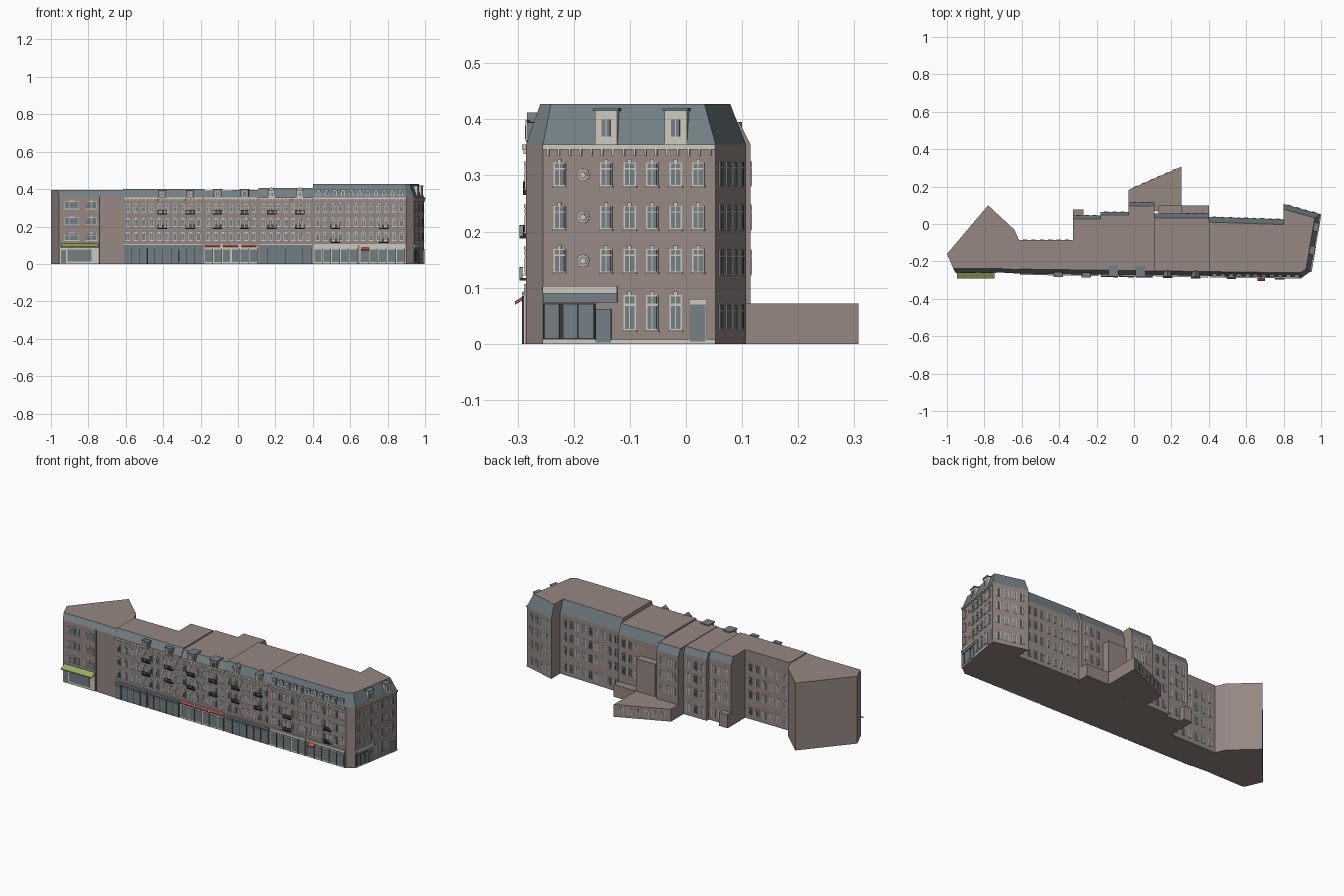
import bpy, bmesh, math
from mathutils import Vector, geometry

if "Cube" in bpy.data.objects:
    bpy.data.objects.remove(bpy.data.objects["Cube"])

COLOURS = {
    "brick": (0.30, 0.245, 0.225), "slate": (0.17, 0.21, 0.23), "cream": (0.60, 0.58, 0.51),
    "dark_metal": (0.035, 0.04, 0.045), "red": (0.45, 0.09, 0.07), "green": (0.33, 0.40, 0.13),
}
NAMES = list(COLOURS)
mats = []
for name, rgb in COLOURS.items():
    m = bpy.data.materials.new(name)
    m.use_nodes = True
    m.diffuse_color = (*rgb, 1)
    shader = m.node_tree.nodes["Principled BSDF"]
    shader.inputs["Base Color"].default_value = (*rgb, 1)
    shader.inputs["Roughness"].default_value = 0.9
    mats.append(m)

parts = {}


def loft(part, rings, side_mats, cap="brick"):
    """Skin closed rings into a solid; side_mats gives a colour per edge for each layer."""
    bm = parts.setdefault(part, bmesh.new()) if part not in parts else parts[part]
    vs = [[bm.verts.new(p) for p in ring] for ring in rings]
    n = len(rings[0])
    for k in range(len(rings) - 1):
        for i in range(n):
            j = (i + 1) % n
            f = bm.faces.new((vs[k][i], vs[k][j], vs[k + 1][j], vs[k + 1][i]))
            f.material_index = NAMES.index(side_mats[k][i])
    for f in (bm.faces.new(vs[0][::-1]), bm.faces.new(vs[-1])):
        f.material_index = NAMES.index(cap)


class Wall:
    """Vertical facade from p to q; outward is on the right of the direction."""
    def __init__(self, p, q):
        self.p = Vector((*p, 0))
        d = Vector((*q, 0)) - self.p
        self.length = d.length
        self.d = d.normalized()
        self.n = Vector((self.d.y, -self.d.x, 0))

    def at(self, u, z, out):
        return self.p + self.d * u + self.n * out + Vector((0, 0, z))

    def box(self, part, mat, u, z, w, h, out, inner=-0.004):
        """Box centred on u with its foot at z."""
        rings = [[self.at(u + a * w / 2, z + b * h, o) for a, b in ((-1, 0), (1, 0), (1, 1), (-1, 1))]
                 for o in (inner, out)]
        loft(part, rings, [[mat] * 4], mat)

    def disc(self, part, mat, u, z, r, out):
        ts = [i * math.tau / 16 for i in range(16)]
        rings = [[self.at(u + r * math.cos(t), z + r * math.sin(t), o) for t in ts] for o in (-0.002, out)]
        loft(part, rings, [[mat] * 16], mat)

    def awning(self, part, mat, u, z, w, drop, out):
        section = ((0, z), (out, z - drop), (out, z - drop - 0.006), (0, z - 0.006))
        rings = [[self.at(u + s * w / 2, b, o) for o, b in section] for s in (-1, 1)]
        loft(part, rings, [[mat] * 4], mat)

    def window(self, part, u, z, w=0.022, h=0.042, panes=2, keystone=True, arch=False):
        self.box(part, "cream", u, z, w, h, 0.002)
        if arch:
            self.disc(part, "cream", u, z + h, w / 2, 0.002)
            self.disc(part, "slate", u, z + h, w / 2 - 0.003, 0.003)
        step = (w - 0.003) / panes
        for i in range(panes):
            c = u + (i - (panes - 1) / 2) * step
            self.box(part, "slate", c, z + 0.002, step - 0.002, h * 0.66, 0.003)
            self.box(part, "slate", c, z + h * 0.76, step - 0.002, h * 0.2, 0.003)
        if keystone:
            self.box(part, "cream", u, z + h, w * 0.3, 0.006, 0.004)
            self.box(part, "cream", u, z - 0.003, w * 1.15, 0.003, 0.005)

    def grid(self, part, u0, u1, n, rows, **kw):
        for i in range(n):
            for z in rows:
                self.window(part, u0 + (i + 0.5) * (u1 - u0) / n, z, **kw)

    def dormer(self, part, u, z, w, h, mat, back=-0.04, out=0.0):
        self.box(part, mat, u, z, w, h, out, back)
        self.box(part, "slate", u, z + h, w * 1.15, 0.005, out + 0.004, back)
        self.box(part, "cream", u, z + h * 0.2, w * 0.5, h * 0.6, out + 0.002)
        for s in (-1, 1):
            self.box(part, "slate", u + s * w * 0.11, z + h * 0.24, w * 0.17, h * 0.5, out + 0.003)

    def balcony(self, part, u, z, w):
        self.box(part, "dark_metal", u, z, w, 0.004, 0.013)
        self.box(part, "dark_metal", u, z + 0.022, w, 0.002, 0.013, 0.011)
        for i in range(9):
            self.box(part, "dark_metal", u + (i / 8 - 0.5) * (w - 0.002), z, 0.0015, 0.023, 0.013, 0.0115)


def block(part, pts, eave, top, insets=None):
    """Brick storeys under a flat roof, with slate slopes on the edges that are inset."""
    n = len(pts)
    insets = insets or [0] * n
    lines = []
    for i in range(n):
        w = Wall(pts[i], pts[(i + 1) % n])
        lines.append((w.at(0, 0, -insets[i]), w.at(w.length, 0, -insets[i])))
    tops = [geometry.intersect_line_line(*lines[i - 1], *lines[i])[0] for i in range(n)]
    rings = [[(x, y, z) for x, y in pts] for z in (0, eave)] + [[(v.x, v.y, top) for v in tops]]
    loft(part, rings, [["brick"] * n, ["slate" if d else "brick" for d in insets]])


def front_y(x):
    return -0.265 - 0.02 * (x + 0.615) / 1.515


# Main row of houses: x range, back depth at each end, eave, top, back inset
ROW = [("west_house", -0.615, -0.325, -0.085, -0.085, 0.36, 0.40, 0),
       ("west_middle_house", -0.325, -0.18, 0.045, 0.045, 0.36, 0.40, 0.018),
       ("middle_house", -0.18, -0.03, 0.065, 0.065, 0.355, 0.392, 0.018),
       ("deep_house", -0.03, 0.11, 0.115, 0.115, 0.355, 0.395, 0.02),
       ("east_middle_house", 0.11, 0.40, 0.055, 0.055, 0.35, 0.405, 0.022),
       ("east_house", 0.40, 0.80, 0.038, 0.025, 0.355, 0.427, 0.028)]
for name, a, b, ya, yb, eave, top, inset in ROW:
    block(name, [(a, front_y(a)), (b, front_y(b)), (b, yb), (a, ya)], eave, top, [0.024, 0, inset, 0])
block("corner_house", [(0.80, front_y(0.80)), (0.90, -0.285), (0.942, -0.255), (0.995, 0.053), (0.80, 0.107)],
      0.355, 0.427, [0.025, 0.025, 0.025, 0.027, 0])
block("end_house", [(-1, -0.16), (-0.957, -0.258), (-0.74, -0.258), (-0.615, -0.265), (-0.615, -0.085),
                    (-0.64, -0.03), (-0.78, 0.10)], 0.362, 0.395, [0, 0.02, 0.021, 0, 0, 0, 0])

# Rear annexes and stair tower
block("rear_annex", [(-0.03, 0.10), (0.255, 0.04), (0.255, 0.307), (-0.03, 0.182)], 0.06, 0.072)
block("small_rear_annex", [(0.255, 0.04), (0.40, 0.04), (0.40, 0.10), (0.255, 0.10)], 0.06, 0.072)
block("west_annex", [(-0.325, 0.03), (-0.27, 0.03), (-0.27, 0.078), (-0.325, 0.078)], 0.06, 0.08)
block("stair_tower", [(0.13, 0.04), (0.255, 0.04), (0.255, 0.10), (0.13, 0.10)], 0.25, 0.262)

# Main front facade; u = x + 0.615
front = Wall((-0.615, front_y(-0.615)), (0.90, -0.285))
X0 = 0.615
FLOORS = (0.125, 0.20, 0.277)
for a, b, n in ((-0.61, -0.19, 10), (-0.18, 0.105, 7), (0.115, 0.395, 7), (0.405, 0.895, 12)):
    front.grid("front_windows", a + X0, b + X0, n, FLOORS, arch=a < 0.4, h=0.036 if a < 0.4 else 0.042)
    front.box("front_cornice", "cream", (a + b) / 2 + X0, 0.346, b - a, 0.009, 0.007)
    front.box("front_string_course", "cream", (a + b) / 2 + X0, 0.102, b - a, 0.005, 0.004)
    for i in range(n * 2):
        front.box("front_cornice", "cream", a + X0 + (i + 0.5) * (b - a) / n / 2, 0.338, 0.005, 0.01, 0.005)

# Shopfronts: x range, surround colour, number of bays
for a, b, mat, bays in ((-0.61, -0.40, "slate", 5), (-0.395, -0.19, "slate", 5), (-0.18, 0.105, "cream", 6),
                        (0.115, 0.395, "slate", 6), (0.405, 0.64, "cream", 5), (0.65, 0.895, "cream", 5)):
    front.box("shopfronts", mat, (a + b) / 2 + X0, 0, b - a, 0.1, 0.004)
    step = (b - a) / bays
    for i in range(bays):
        u = a + X0 + (i + 0.5) * step
        front.box("shopfronts", "slate", u, 0.01, step * 0.82, 0.066, 0.006)
        front.box("shopfronts", "dark_metal", u + step * 0.45, 0, 0.002, 0.085, 0.007)
    front.box("shopfronts", "dark_metal", (a + b) / 2 + X0, 0.084, b - a, 0.0015, 0.006)
for x in (-0.135, -0.04, 0.06):
    front.awning("red_awnings", "red", x + X0, 0.106, 0.08, 0.012, 0.012)
front.awning("red_sign_awning", "red", 0.68 + X0, 0.09, 0.04, 0.014, 0.022)

# Balconies and roof dormers along the front
for x in (-0.405, -0.255, -0.11, 0.035, 0.18, 0.33, 0.52, 0.78):
    for z in FLOORS[1:] if x < 0.4 else FLOORS[:2]:
        front.balcony("balconies", x + X0, z - 0.012, 0.05)
for x in (-0.405, -0.255):
    front.dormer("house_dormers", x + X0, 0.35, 0.04, 0.04, "brick", -0.01, 0.012)
for x in (-0.11, 0.035):
    front.dormer("house_dormers", x + X0, 0.35, 0.045, 0.045, "brick", -0.05, 0.006)
for x in (0.18, 0.33):
    front.dormer("gabled_dormers", x + X0, 0.355, 0.036, 0.035, "cream", -0.03, 0.004)
    gable = [[front.at(x + X0 + s, z, o) for s, z in ((-0.022, 0.392), (0.022, 0.392), (0, 0.412))]
             for o in (-0.03, 0.006)]
    loft("gabled_dormers", gable, [["slate"] * 3], "cream")
for i in range(11):
    u = 0.43 + X0 + i * 0.044
    front.box("arched_dormers", "slate", u, 0.36, 0.026, 0.034, -0.001, -0.025)
    front.box("arched_dormers", "cream", u, 0.362, 0.022, 0.026, 0.001)
    front.disc("arched_dormers", "cream", u, 0.388, 0.011, 0.001)
    front.box("arched_dormers", "slate", u, 0.365, 0.012, 0.024, 0.002)

# End house front: wide windows, shop and awning
end = Wall((-0.957, -0.258), (-0.74, -0.258))
for z in (0.125, 0.21, 0.295):
    end.window("end_house_windows", 0.068, z, w=0.078, h=0.038, panes=3)
    end.window("end_house_windows", 0.172, z, w=0.058, h=0.038, panes=2)
end.box("end_house_shop", "cream", 0.108, 0, 0.206, 0.088, 0.003)
end.box("end_house_shop", "slate", 0.11, 0.014, 0.13, 0.062, 0.005)
end.box("end_house_shop", "slate", 0.024, 0.005, 0.026, 0.07, 0.005)
end.awning("green_awning", "green", 0.11, 0.108, 0.2, 0.016, 0.034)
end.box("downpipe", "dark_metal", 0.216, 0, 0.004, 0.36, 0.004)

# Side facade facing east
side = Wall((0.942, -0.255), (0.995, 0.053))
K = side.length / 0.308


def su(y):
    return (y + 0.255) * K


for y in (-0.225, -0.142, -0.10, -0.06, -0.018, 0.022):
    for z in (0.127, 0.204, 0.281):
        side.window("side_windows", su(y), z)
for y in (-0.10, -0.06, -0.018):
    side.window("side_windows", su(y), 0.024, h=0.063)
for z in (0.148, 0.226, 0.301):
    for r, out, mat in ((0.011, 0.003, "cream"), (0.008, 0.004, "brick"), (0.004, 0.005, "cream")):
        side.disc("side_medallions", mat, su(-0.183), z, r, out)
side.box("side_cornice", "cream", side.length / 2, 0.346, side.length, 0.009, 0.007)
for i in range(16):
    side.box("side_cornice", "cream", (i + 0.5) * side.length / 16, 0.335, 0.004, 0.012, 0.005)
for y in (-0.142, -0.018):
    side.dormer("side_dormers", su(y), 0.355, 0.04, 0.06, "cream", -0.04, 0.002)
side.box("side_plinth", "cream", side.length / 2, 0, side.length, 0.008, 0.003)
side.box("side_shop", "cream", su(-0.188), 0.09, 0.134, 0.013, 0.008)
side.box("side_shop", "slate", su(-0.188), 0.074, 0.134, 0.016, 0.005)
side.box("side_shop", "dark_metal", su(-0.208), 0.008, 0.094, 0.064, 0.003)
for y in (-0.238, -0.205, -0.178):
    side.box("side_shop", "slate", su(y), 0.01, 0.026, 0.06, 0.005)
side.box("side_doors", "slate", su(-0.147), 0.002, 0.028, 0.06, 0.005)
side.box("side_doors", "cream", su(0.022), 0, 0.032, 0.08, 0.004)
side.box("side_doors", "slate", su(0.022), 0.004, 0.028, 0.066, 0.006)

# Rear facades: ends, columns of windows
REAR = (0.025, 0.122, 0.202, 0.28)
for p, q, n in (((0.995, 0.053), (0.80, 0.107), 4), ((0.80, 0.025), (0.40, 0.038), 9),
                ((0.40, 0.055), (0.255, 0.055), 3), ((0.11, 0.115), (-0.03, 0.115), 3),
                ((-0.03, 0.065), (-0.18, 0.065), 3), ((-0.18, 0.045), (-0.325, 0.045), 3),
                ((-0.325, -0.085), (-0.615, -0.085), 6)):
    w = Wall(p, q)
    w.grid("rear_windows", 0.01, w.length - 0.01, n, REAR, h=0.046, keystone=False)
annex = Wall((0.255, 0.307), (-0.03, 0.182))
annex.grid("annex_windows", 0.02, annex.length - 0.02, 6, (0.02,), h=0.036, keystone=False)

# Turn the collected parts into objects
for name, bm in parts.items():
    bmesh.ops.recalc_face_normals(bm, faces=bm.faces[:])
    mesh = bpy.data.meshes.new(name)
    bm.to_mesh(mesh)
    bm.free()
    for m in mats:
        mesh.materials.append(m)
    bpy.context.scene.collection.objects.link(bpy.data.objects.new(name, mesh))
